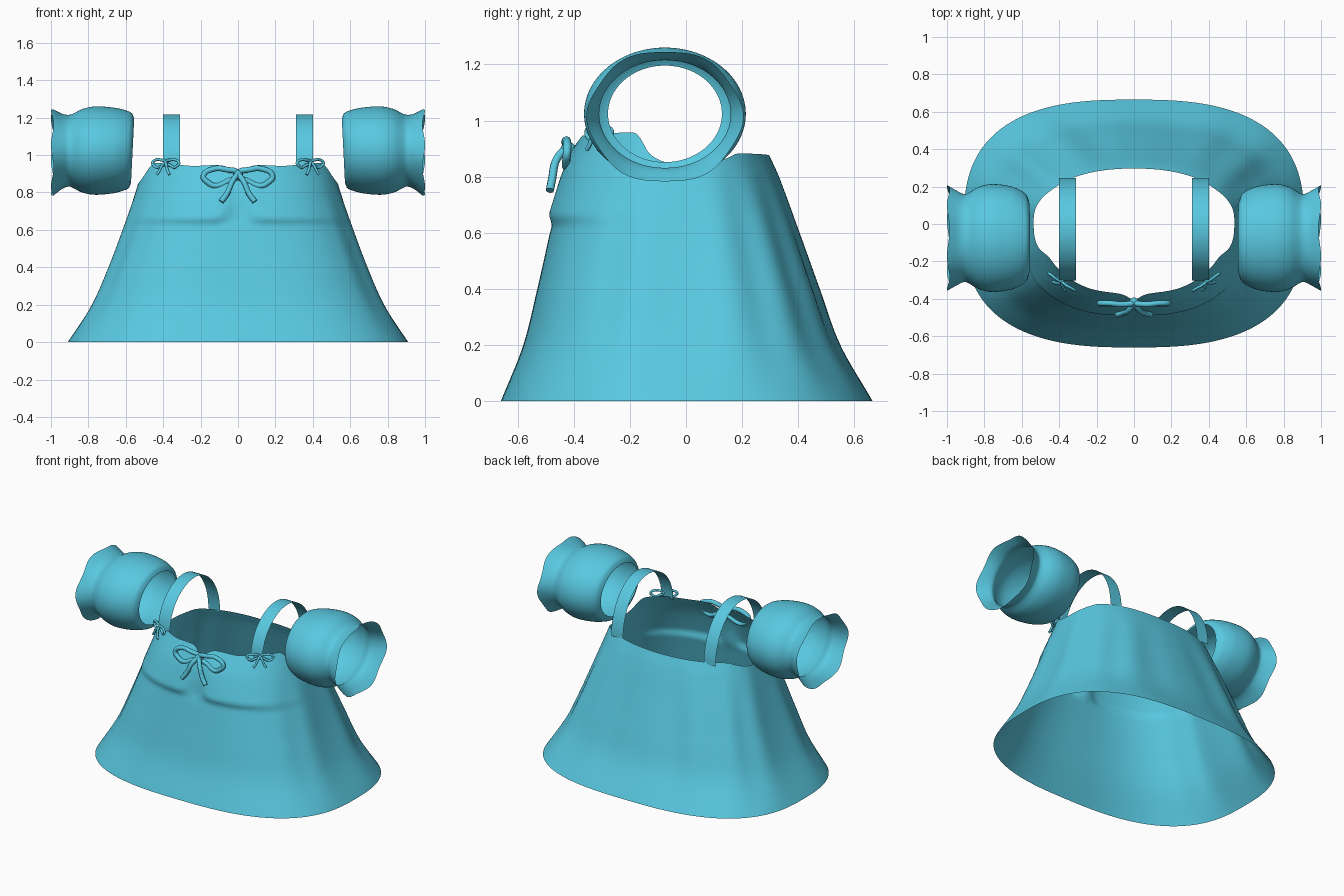
import bpy
from math import sin, cos, pi, exp, radians, degrees

if "Cube" in bpy.data.objects:
    bpy.data.objects.remove(bpy.data.objects["Cube"])

mat = bpy.data.materials.new("sky_blue_cloth")
mat.diffuse_color = (0.10, 0.58, 0.75, 1)
mat.use_nodes = True
mat.node_tree.nodes["Principled BSDF"].inputs["Base Color"].default_value = mat.diffuse_color


def lerp_table(table, t):
    """Interpolate rows of (key, values...) smoothly (Catmull-Rom) at key t."""
    t = min(max(t, table[0][0]), table[-1][0])
    i = 0
    while i < len(table) - 2 and t > table[i + 1][0]:
        i += 1
    p1, p2 = table[i], table[i + 1]
    h = p2[0] - p1[0]
    k = (t - p1[0]) / h
    p0, p3 = table[max(i - 1, 0)], table[min(i + 2, len(table) - 1)]
    out = []
    for a, b, c, d in zip(p0[1:], p1[1:], p2[1:], p3[1:]):
        m1 = (c - a) / (p2[0] - p0[0]) * h
        m2 = (d - b) / (p3[0] - p1[0]) * h
        out.append((2*k**3 - 3*k*k + 1) * b + (k**3 - 2*k*k + k) * m1
                   + (3*k*k - 2*k**3) * c + (k**3 - k*k) * m2)
    return out


def sheet(name, f, rows, cols, closed):
    """Surface from f(u, v), u along rows and v along columns, both 0..1."""
    n = cols if closed else cols + 1
    verts = [f(r / rows, c / cols) for r in range(rows + 1) for c in range(n)]
    faces = [(r*n + c, r*n + (c+1) % n, (r+1)*n + (c+1) % n, (r+1)*n + c)
             for r in range(rows) for c in range(cols)]
    me = bpy.data.meshes.new(name)
    me.from_pydata(verts, [], faces)
    me.shade_smooth()
    me.materials.append(mat)
    ob = bpy.data.objects.new(name, me)
    bpy.context.collection.objects.link(ob)
    return ob


# Dress body: height, half width, front depth, back depth, squareness
BODY = [(0, .91, .66, .665, 2.7), (.2, .785, .58, .545, 2.7), (.4, .695, .53, .47, 2.7),
        (.6, .62, .485, .40, 2.6), (.8, .55, .44, .33, 2.4), (.88, .525, .41, .295, 2.3),
        (.96, .495, .365, .26, 2.3)]
# Top edge: degrees from the front centre, height
EDGE = [(0, .885), (3, .925), (8, .945), (25, .942), (40, .95), (63, .957),
        (68, .935), (75, .88), (86, .845), (100, .843), (115, .865),
        (125, .882), (140, .882), (180, .876)]


def body(u, v):
    th = 2 * pi * v
    ang = degrees(th) if v <= .5 else 360 - degrees(th)
    z = u * lerp_table(EDGE, ang)[0]
    a, front, back, n = lerp_table(BODY, z)
    s, c = sin(th), cos(th)
    e = 2 / n
    x = a * abs(s) ** e * (1 if s > 0 else -1)
    y = -front * abs(c) ** e if c > 0 else back * abs(c) ** e
    # soft folds around the sides and back
    fold = .01 * cos(14 * th) * sin(pi * min(z / .88, 1)) * min(max((ang - 45) / 30, 0), 1)
    x *= 1 + fold
    y *= 1 + fold * 1.5
    # gathered bust panel above a seam
    if c > 0:
        mid = exp(-(x / .06) ** 2)
        k = z - (.635 + .07 * mid)
        step = min(max((k + .01) / .04, 0), 1)
        y -= c ** .6 * step * (.024 * (1 - .7 * mid)) * max(0, 1 - max(k, 0) / .27)
        y += .014 * mid * min(max((z - .6) / .1, 0), 1) * max(0, (.88 - z) / .2 if z > .68 else 1)
    return x, y, z


sheet("dress_body", body, 60, 192, True)

# Puff sleeves: distance out, depth radius, height radius
SLEEVE = [(.555, .203, .172), (.565, .23, .198), (.60, .256, .215), (.66, .278, .229),
          (.76, .288, .236), (.83, .272, .223), (.885, .24, .196), (.905, .234, .192),
          (.94, .248, .202), (.993, .275, .235)]


def puff(side):
    def f(u, v):
        d = SLEEVE[0][0] + u * (.993 - SLEEVE[0][0])
        ry, rz = lerp_table(SLEEVE, d)
        th = 2 * pi * v
        ruffle = max(0, (d - .9) / .093)
        w = 1 + .02 * ruffle * cos(6 * th)
        x = d + .007 * ruffle * cos(6 * th + 1) + .012 * (1 - u) * (1 - sin(th)) * .7
        return (side * x, -.075 + ry * w * cos(th),
                1.024 - .01 * ruffle + rz * w * sin(th))
    return f


def strap(side):
    def f(u, v):
        t = pi * u
        base = .935 if u < .5 else .87
        return side * (.31 + .09 * v), -.028 - .275 * cos(t), base + (1.217 - base) * sin(t)
    return f


def bow(name, loc, rot, size, thick):
    """Ribbon bow: two loops, two tails and a knot, made of bevelled curves."""
    cu = bpy.data.curves.new(name, 'CURVE')
    cu.dimensions = '3D'
    cu.bevel_depth = thick
    cu.bevel_resolution = 2
    cu.resolution_u = 6
    cu.use_fill_caps = True
    loop = [(.0, 0, .0), (.33, -.1, .1), (.65, -.08, .13), (.95, .0, -.05),
            (.82, .06, -.22), (.62, .1, -.3), (.3, .1, -.17)]
    tail = [(0, -.05, 0), (.16, -.12, -.28), (.3, -.05, -.6), (.46, 0, -.82)]
    for sx in (-1, 1):
        for pts, cyc in ((loop, True), (tail, False)):
            sp = cu.splines.new('BEZIER')
            sp.bezier_points.add(len(pts) - 1)
            for bp, p in zip(sp.bezier_points, pts):
                bp.co = (sx * p[0] * size, p[1] * size, p[2] * size)
                bp.handle_left_type = bp.handle_right_type = 'AUTO'
            sp.use_cyclic_u = cyc
    cu.materials.append(mat)
    ob = bpy.data.objects.new(name, cu)
    ob.location, ob.rotation_euler = loc, rot
    bpy.context.collection.objects.link(ob)
    # knot
    bpy.ops.mesh.primitive_uv_sphere_add(segments=20, ring_count=12,
                                         radius=.14 * size, location=loc)
    knot = bpy.context.object
    knot.name = name + "_knot"
    knot.data.shade_smooth()
    knot.data.materials.append(mat)


for side, label in ((-1, "left"), (1, "right")):
    sheet(label + "_sleeve", puff(side), 40, 96, True)
    sheet(label + "_strap", strap(side), 32, 2, False)
    bow(label + "_strap_bow", (side * .385, -.308, .962),
        (-.4, 0, side * radians(33)), .088, .008)

bow("front_bow", (0, -.42, .897), (-.42, 0, 0), .195, .015)
